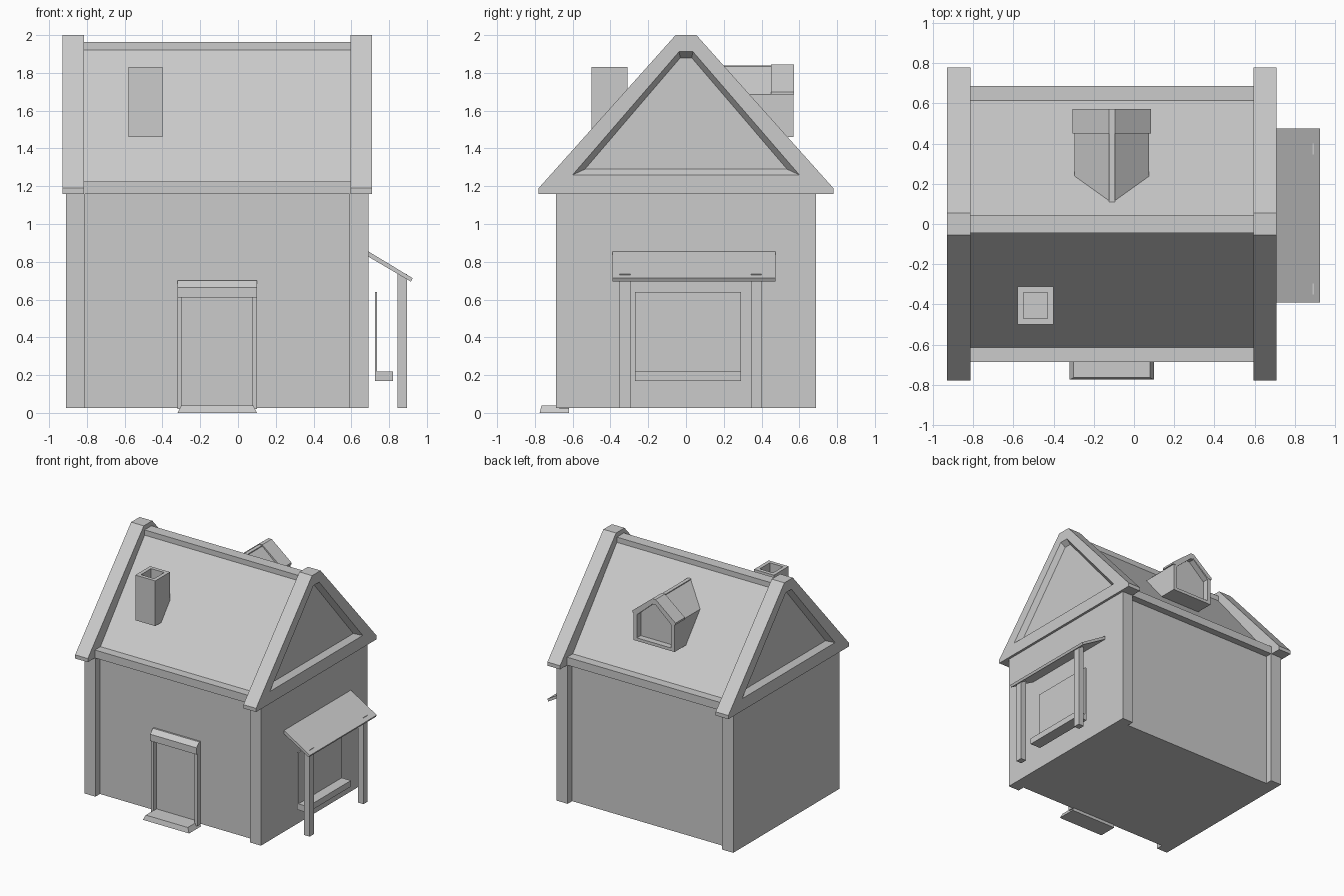
import bpy, bmesh

if "Cube" in bpy.data.objects:
    bpy.data.objects.remove(bpy.data.objects["Cube"])

CX = -0.11  # house mid-plane in x


def loft(name, axis, loops):
    """Skin (position, 2D outline) loops along an axis and cap both ends."""
    bm = bmesh.new()
    rings = []
    for pos, pts in loops:
        ring = []
        for a, b in pts:
            co = {'x': (pos, a, b), 'y': (a, pos, b), 'z': (a, b, pos)}[axis]
            ring.append(bm.verts.new(co))
        rings.append(ring)
    n = len(rings[0])
    for r, q in zip(rings, rings[1:]):
        for i in range(n):
            j = (i + 1) % n
            bm.faces.new((r[i], r[j], q[j], q[i]))
    bm.faces.new(rings[0][::-1])
    bm.faces.new(rings[-1])
    bmesh.ops.recalc_face_normals(bm, faces=bm.faces)
    me = bpy.data.meshes.new(name)
    bm.to_mesh(me)
    bm.free()
    ob = bpy.data.objects.new(name, me)
    bpy.context.collection.objects.link(ob)
    return ob


def rect(a0, a1, b0, b1):
    return [(a0, b0), (a1, b0), (a1, b1), (a0, b1)]


def box(name, x0, x1, y0, y1, z0, z1):
    return loft(name, 'z', [(z0, rect(x0, x1, y0, y1)), (z1, rect(x0, x1, y0, y1))])


def sym(half, c=0.0):
    """Mirror a half outline (bottom to top) about coordinate c."""
    return [(c + a, b) for a, b in half] + [(c - a, b) for a, b in reversed(half)]


# main walls and roof field
box("walls", CX - .72, CX + .72, -.63, .63, .025, 1.17)
field = sym([(.62, 1.17), (.62, 1.22), (.045, 1.92)])
loft("roof", 'x', [(CX - .72, field), (CX + .72, field)])
box("ridge_beam", CX - .71, CX + .71, -.045, .045, 1.88, 1.963)

# gable ends: wall slab plus a coping with a recessed triangle
outer = sym([(.78, 1.16), (.78, 1.19), (.055, 2.0)])
mid = sym([(.60, 1.26), (.597, 1.264), (.037, 1.912)])
inner = sym([(.535, 1.29), (.532, 1.294), (.03, 1.88)])
for s, side in ((-1, "left"), (1, "right")):
    x0, x1 = sorted((CX + s * .70, CX + s * .80))
    box(side + "_end_wall", x0, x1, -.688, .688, .025, 1.17)
    loft(side + "_gable", 'x', [(CX + s * .705, outer), (CX + s * .82, outer),
                                (CX + s * .82, mid), (CX + s * .78, inner)])

# eave beams
for s, side in ((-1, "front"), (1, "back")):
    y0, y1 = sorted((s * .60, s * .688))
    box(side + "_eave", CX - .71, CX + .71, y0, y1, 1.16, 1.225)

# chimney with open top
co, ci = rect(-.58, -.40, -.50, -.31), rect(-.55, -.43, -.47, -.34)
loft("chimney", 'z', [(1.46, co), (1.83, co), (1.83, ci), (1.72, ci)])

# dormer: body with recessed front, and thicker roof edge at the front
body = sym([(.185, 1.46), (.185, 1.685), (.015, 1.833)], CX)
opening = sym([(.155, 1.485), (.155, 1.675), (.013, 1.80)], CX)
loft("dormer", 'y', [(.05, body), (.57, body), (.57, opening), (.52, opening)])
edge = [(.195, 1.685), (.195, 1.70), (.015, 1.845)]
rim = sym([(.16, 1.685)] + edge[:1], CX)
rim = [(CX + a, b) for a, b in edge] + [(CX - a, b) for a, b in reversed(edge)] \
    + [(CX - .16, 1.685), (CX, 1.815), (CX + .16, 1.685)]
loft("dormer_roof_edge", 'y', [(.45, rim), (.572, rim)])
box("dormer_ridge", CX - .015, CX + .015, .09, .57, 1.80, 1.84)

# door surround
loft("door_step", 'z', [(.0, rect(-.32, .10, -.775, -.62)),
                        (.04, rect(-.30, .08, -.765, -.62))])
for s, side in ((-1, "left"), (1, "right")):
    x0, x1 = sorted((CX + s * .187, CX + s * .21))
    box(side + "_door_jamb", x0, x1, -.67, -.62, .02, .62)
lintel = [(-.62, .61), (-.68, .61), (-.68, .665), (-.645, .70), (-.62, .70)]
loft("door_lintel", 'x', [(-.32, lintel), (.10, lintel)])

# side awning with posts
slope = [(.685, .858), (.685, .83), (.915, .695), (.925, .713)]
loft("awning", 'y', [(-.39, slope), (.475, slope)])
for y, side in ((-.323, "front"), (.373, "back")):
    box(side + "_awning_post", .845, .895, y - .028, y + .028, .025, .735)

# side window and sill
box("window", .725, .737, -.27, .29, .20, .64)
box("window_sill", .725, .82, -.27, .29, .17, .22)
